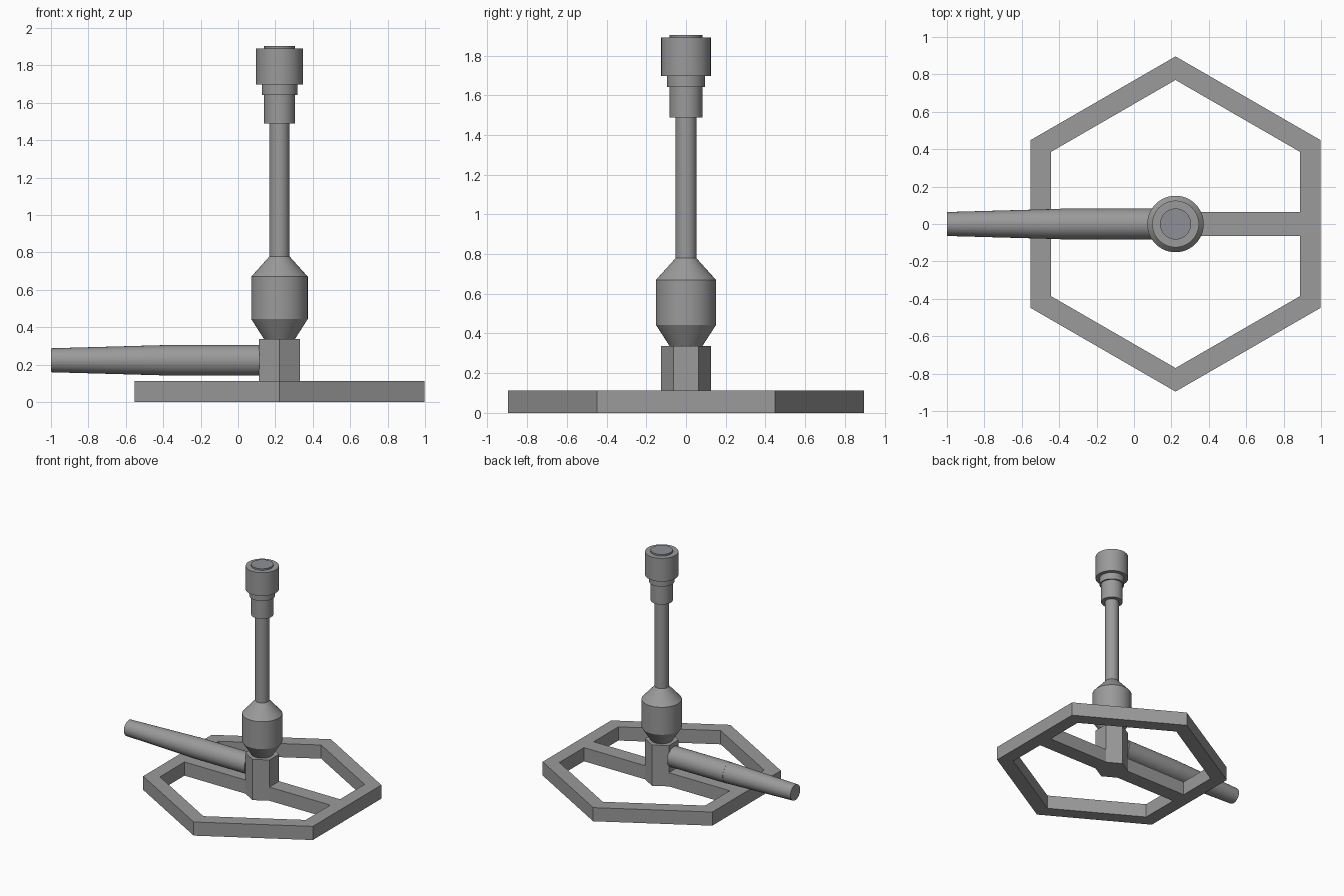
import bpy, bmesh
from math import sin, cos, pi, radians
from mathutils import Matrix

if "Cube" in bpy.data.objects:
    bpy.data.objects.remove(bpy.data.objects["Cube"])

CX = 0.222            # axis of the upright column
BASE_H = 0.113        # thickness of the base frame
HUB_R, HUB_TOP = 0.127, 0.337


def paint(name, colour):
    mat = bpy.data.materials.new(name)
    mat.diffuse_color = colour
    mat.use_nodes = True
    mat.node_tree.nodes["Principled BSDF"].inputs["Base Color"].default_value = mat.diffuse_color
    return mat


metal = paint("dark_metal", (0.33, 0.325, 0.325, 1))
cap_grey = paint("cap_grey", (0.27, 0.28, 0.31, 1))


def finish(name, bm, smooth=False, mat=metal):
    bmesh.ops.recalc_face_normals(bm, faces=bm.faces)
    mesh = bpy.data.meshes.new(name)
    bm.to_mesh(mesh)
    bm.free()
    mesh.materials.append(mat)
    ob = bpy.data.objects.new(name, mesh)
    bpy.context.collection.objects.link(ob)
    if smooth:
        bpy.ops.object.select_all(action='DESELECT')
        ob.select_set(True)
        bpy.context.view_layer.objects.active = ob
        bpy.ops.object.shade_smooth_by_angle(angle=radians(30))
    return ob


def ring(bm, r, z, n, start=0.0):
    return [bm.verts.new((r * cos(start + 2 * pi * i / n),
                          r * sin(start + 2 * pi * i / n), z)) for i in range(n)]


def bridge(bm, a, b):
    n = len(a)
    for i in range(n):
        bm.faces.new((a[i], a[(i + 1) % n], b[(i + 1) % n], b[i]))


def lathe(name, profile, n, matrix, start=0.0, smooth=True, mat=metal):
    """Spin (radius, height) points around z, cap both ends."""
    bm = bmesh.new()
    rings = [ring(bm, r, z, n, start) for r, z in profile]
    for a, b in zip(rings, rings[1:]):
        bridge(bm, a, b)
    bm.faces.new(rings[0])
    bm.faces.new(rings[-1])
    bm.transform(matrix)
    return finish(name, bm, smooth, mat)


at_axis = Matrix.Translation((CX, 0, 0))

# hexagonal base frame
bm = bmesh.new()
loops = [ring(bm, r, z, 6, pi / 2) for r, z in
         ((0.896, 0), (0.896, BASE_H), (0.77, BASE_H), (0.77, 0))]
for k in range(4):
    bridge(bm, loops[k], loops[(k + 1) % 4])
bm.transform(at_axis)
finish("base_frame", bm)

# two spokes, as wide as one hub side, flush with the frame
x0, x1 = HUB_R * cos(pi / 6), 0.77 * cos(pi / 6)
for side, label in ((-1, "left"), (1, "right")):
    bm = bmesh.new()
    ends = [[bm.verts.new((CX + side * x, y * HUB_R / 2, z))
             for y, z in ((-1, 0), (1, 0), (1, BASE_H), (-1, BASE_H))] for x in (x0, x1)]
    bridge(bm, *ends)
    finish("spoke_" + label, bm)

# hexagonal hub
lathe("hub", [(HUB_R, 0), (HUB_R, HUB_TOP)], 6, at_axis, pi / 2, smooth=False)

# column: bulb, thin stem and stepped head
lathe("burner_column", [
    (0.083, HUB_TOP), (0.151, 0.443), (0.151, 0.67), (0.053, 0.779),
    (0.053, 1.488), (0.083, 1.488), (0.083, 1.642), (0.095, 1.642),
    (0.095, 1.698), (0.125, 1.698), (0.125, 1.89)], 48, at_axis)

# raised outlet cap on the head
lathe("outlet_cap", [(0.083, 1.888), (0.083, 1.903)], 48, at_axis, mat=cap_grey)

# side tube pointing to -x: straight pipe, then tapered hose
along_x = Matrix.Translation((0, 0, 0.223)) @ Matrix.Rotation(-pi / 2, 4, 'Y')
lathe("side_pipe", [(0.082, -0.115), (0.082, 0.393)], 48, along_x)
lathe("tapered_hose", [(0.081, 0.392), (0.064, 1.0)], 48, along_x)
